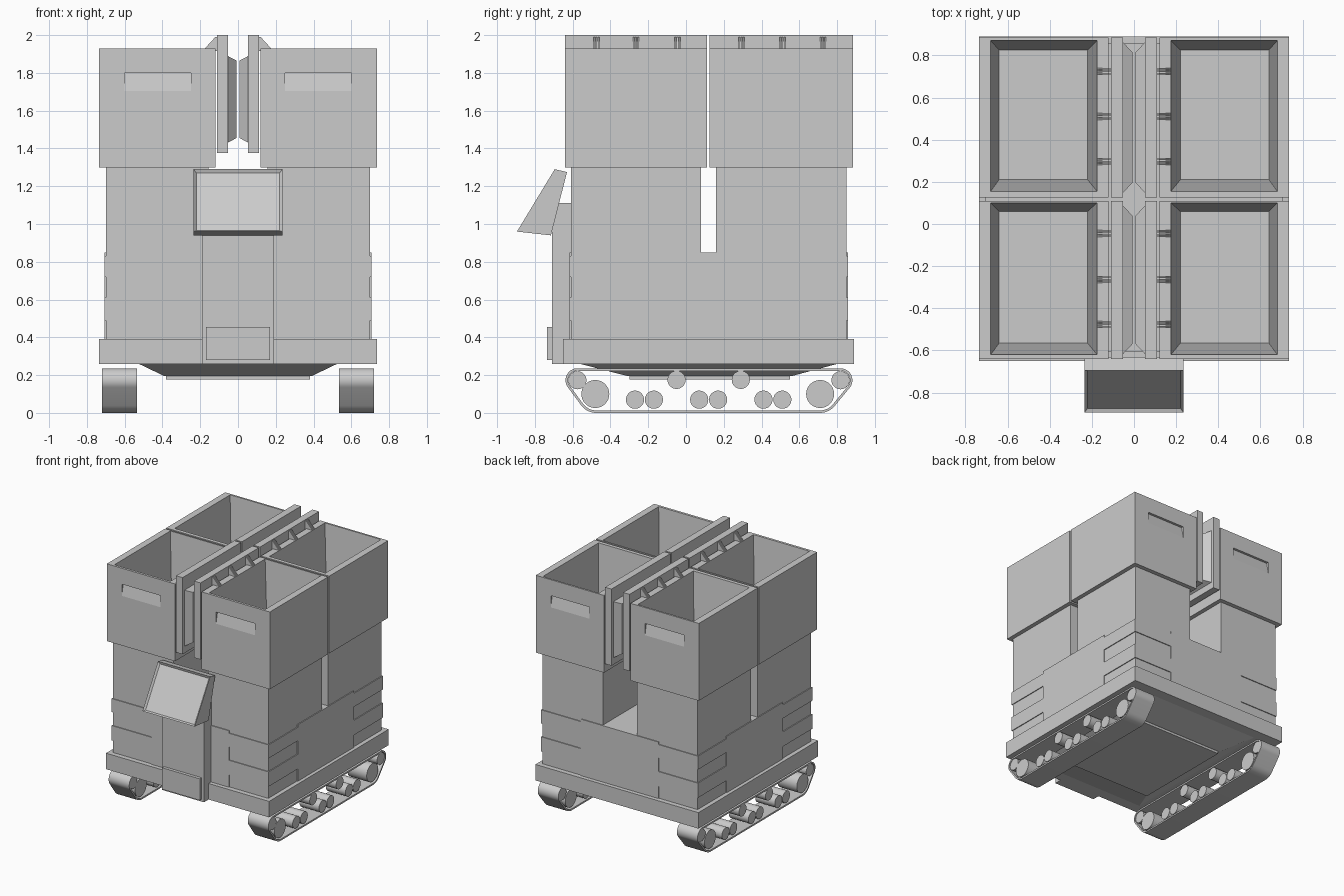
import bpy, bmesh, math
from mathutils import Vector
from mathutils.geometry import convex_hull_2d

if "Cube" in bpy.data.objects:
    bpy.data.objects.remove(bpy.data.objects["Cube"])


def finish(name, bm, smooth=False):
    bmesh.ops.recalc_face_normals(bm, faces=bm.faces[:])
    me = bpy.data.meshes.new(name)
    bm.to_mesh(me)
    bm.free()
    ob = bpy.data.objects.new(name, me)
    bpy.context.collection.objects.link(ob)
    if smooth:
        bpy.ops.object.select_all(action='DESELECT')
        ob.select_set(True)
        bpy.context.view_layer.objects.active = ob
        bpy.ops.object.shade_smooth_by_angle(angle=math.radians(35))
    return ob


def loft(rings, closed=False):
    """Skin a list of point rings; cap the ends, or join last to first."""
    bm = bmesh.new()
    vs = [[bm.verts.new(p) for p in r] for r in rings]
    n = len(vs[0])
    pairs = list(zip(vs, vs[1:])) + ([(vs[-1], vs[0])] if closed else [])
    for a, b in pairs:
        for i in range(n):
            j = (i + 1) % n
            bm.faces.new((a[i], a[j], b[j], b[i]))
    if not closed:
        bm.faces.new(vs[0])
        bm.faces.new(vs[-1])
    bmesh.ops.recalc_face_normals(bm, faces=bm.faces[:])
    return bm


def rect_z(z, x0, x1, y0, y1):
    return [(x0, y0, z), (x1, y0, z), (x1, y1, z), (x0, y1, z)]


def rect_x(x, y0, y1, z0, z1):
    return [(x, y0, z0), (x, y1, z0), (x, y1, z1), (x, y0, z1)]


def box(name, x0, x1, y0, y1, z0, z1):
    return finish(name, loft([rect_z(z0, x0, x1, y0, y1), rect_z(z1, x0, x1, y0, y1)]))


def prism_x(profile, x0, x1):
    return loft([[(x, y, z) for y, z in profile] for x in (x0, x1)])


# Base slab and tapered belly
box("base_slab", -.735, .735, -.65, .89, .26, .39)
finish("belly", loft([rect_z(.262, -.53, .53, -.57, .81),
                      rect_z(.195, -.39, .39, -.31, .56)]))
box("belly_plate", -.38, .38, -.30, .55, .176, .20)

# Central cross-shaped cladding between the columns
box("side_cladding", -.707, .707, -.24, .485, .385, .85)
box("front_back_cladding", -.35, .35, -.617, .857, .385, .85)

# Per bin row: (bin y0, y1, opening y0, y1, floor y0, y1, hinge positions, outward end)
rows = [(-.64, .11, -.62, .10, -.565, .06, (-.475, -.265, -.045), -1),
        (.125, .885, .155, .87, .21, .825, (.295, .51, .725), 1)]


def span(s, a, b):
    return sorted((s * a, s * b))


for s, side in ((-1, "left"), (1, "right")):
    for y0, y1, o0, o1, f0, f1, hinges, end in rows:
        tag = side + ("_front" if end < 0 else "_back")
        # Support column
        c0, c1 = (-.61, .08) if end < 0 else (.16, .85)
        xa, xb = span(s, .155, .70)
        box(tag + "_column", xa, xb, c0, c1, .385, 1.305)

        # Corner bands wrapping the column
        xa, xb = span(s, .35, .707)
        b0, b1 = (-.617, -.24) if end < 0 else (.485, .857)
        for k, (z0, z1) in enumerate(((.49, .61), (.72, .83))):
            box(f"{tag}_corner_band_{k}", xa, xb, b0, b1, z0, z1)

        # Open tapered bin
        def ring(z, a, b, p, q):
            return rect_z(z, *span(s, a, b), p, q)
        bin_ob = finish(tag + "_bin", loft([
            ring(1.30, .12, .735, y0, y1), ring(1.93, .12, .735, y0, y1),
            ring(1.93, .175, .68, o0, o1), ring(1.38, .22, .64, f0, f1)]))

        # Wedge-shaped hand grip cut into the outer wall
        face = y0 if end < 0 else y1
        xa, xb = span(s, .25, .60)
        grip = finish("grip_cutter", prism_x(
            [(face + end * .02, 1.80), (face - end * .02, 1.80),
             (face + end * .001, 1.70), (face + end * .02, 1.70)], xa, xb))
        grip.hide_render = True
        mod = bin_ob.modifiers.new("grip", 'BOOLEAN')
        mod.operation = 'DIFFERENCE'
        mod.solver = 'EXACT'
        mod.object = grip
        bpy.context.view_layer.objects.active = bin_ob
        bpy.ops.object.modifier_apply(modifier=mod.name)
        bpy.data.objects.remove(grip)

        # Opened lid standing upright, with a tapered plug
        xa, xb = span(s, .052, .11)
        box(tag + "_lid", xa, xb, y0, y1, 1.375, 2.0)
        finish(tag + "_lid_plug", loft([
            rect_x(s * .055, y0 + .02, y1 - .02, 1.43, 1.89),
            rect_x(s * .008, y0 + .07, y1 - .07, 1.455, 1.865)]))

        # Hinges, three thin ribs each
        for k, h in enumerate(hinges):
            for r in (-.012, 0, .012):
                prof = [(.108, 1.99), (.12, 1.99), (.175, 1.93), (.175, 1.915), (.108, 1.915)]
                finish(f"{tag}_hinge_{k}", loft([
                    [(s * x, h + r + d, z) for x, z in prof] for d in (-.004, .004)]))

# Front post, service box and tilted screen
box("front_post", -.19, .19, -.71, -.605, .26, 1.11)
box("service_box", -.17, .17, -.735, -.70, .28, .455)
bm = prism_x([(-.895, .96), (-.715, .94), (-.63, 1.275), (-.695, 1.29)], -.235, .235)
bm.normal_update()
screen = min(bm.faces, key=lambda f: f.normal.y - f.normal.z)
bmesh.ops.inset_individual(bm, faces=[screen], thickness=.02, depth=-.015)
finish("screen_housing", bm)

# Crawler tracks: belt is the hull of four end circles, wheels run inside
ends = [(-.575, .173, .063), (-.475, .10, .10), (.71, .10, .10), (.818, .173, .063)]
wheels = [(-.575, .173, .048), (-.48, .10, .074), (.71, .10, .074), (.818, .173, .048),
          (-.05, .175, .048), (.29, .175, .048)]
wheels += [(y, .07, .048) for y in (-.27, -.17, .07, .17, .41, .51)]
N = 48
outer, inner = [], []
for y, z, r in ends:
    for i in range(N):
        d = Vector((math.cos(2 * math.pi * i / N), math.sin(2 * math.pi * i / N)))
        outer.append(Vector((y, z)) + d * r)
        inner.append(Vector((y, z)) + d * (r - .013))
order = convex_hull_2d(outer)
for s, side in ((-1, "left"), (1, "right")):
    finish(side + "_track_belt", loft(
        [[(s * x, *pts[i]) for i in order]
         for x, pts in ((.535, outer), (.72, outer), (.72, inner), (.535, inner))],
        closed=True), smooth=True)
    for k, (y, z, r) in enumerate(wheels):
        circle = [(y + r * math.cos(2 * math.pi * i / 32),
                   z + r * math.sin(2 * math.pi * i / 32)) for i in range(32)]
        finish(f"{side}_track_wheel_{k}", prism_x(circle, *span(s, .54, .715)), smooth=True)
